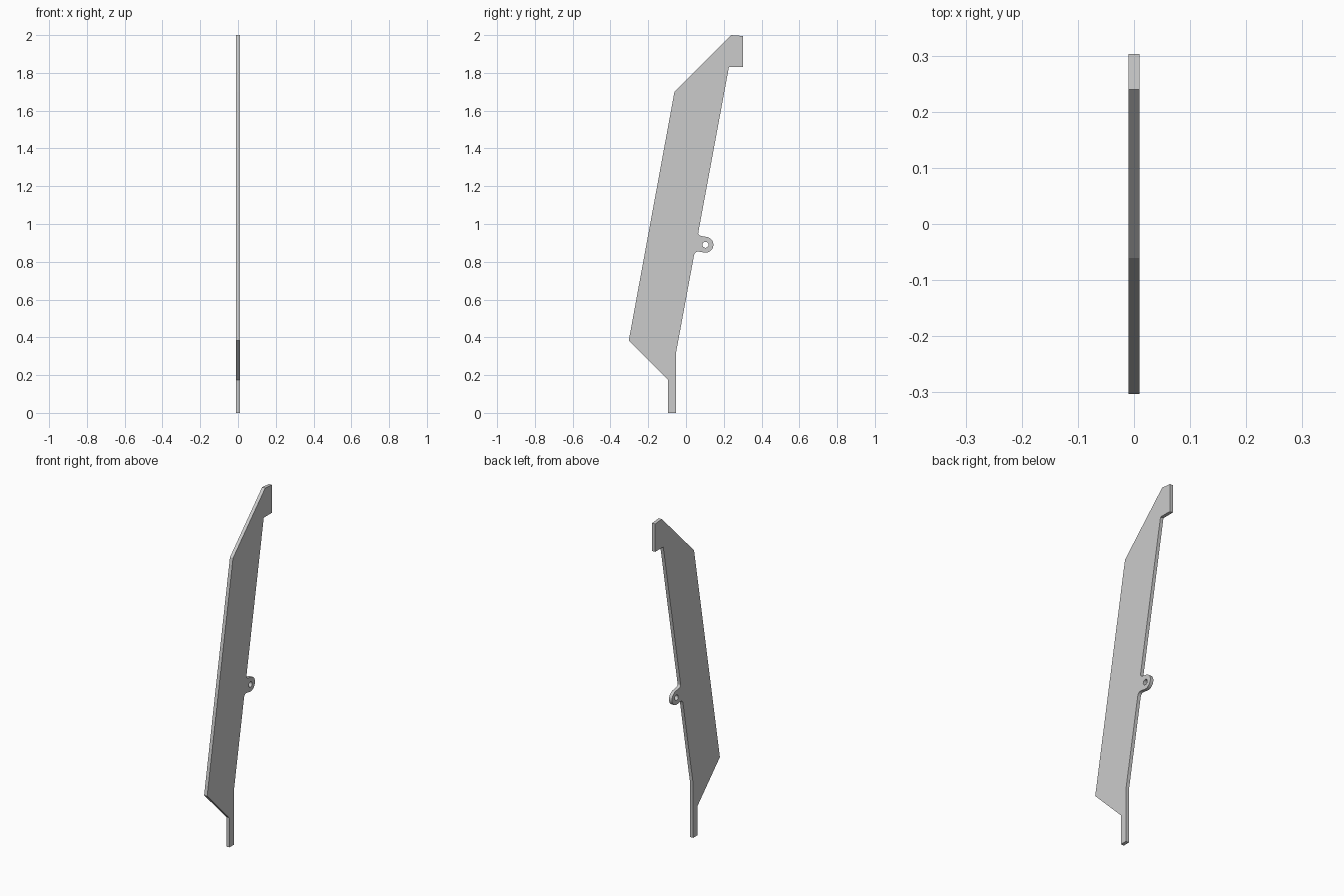
import bpy
import bmesh
from math import sin, cos, radians
from mathutils import Matrix

cube = bpy.data.objects.get("Cube")
if cube:
    bpy.data.objects.remove(cube, do_unlink=True)

HALF_THICKNESS = 0.01
LUG = (0.103, 0.89)      # lug centre in (y, z)
LUG_RADIUS = 0.042
HOLE_RADIUS = 0.016
TILT = -10.5             # lug axis, square to the slanted back edge


def arc(centre, radius, start, end, steps):
    """Points along an arc, angles in degrees."""
    angles = [radians(start + (end - start) * i / steps) for i in range(steps + 1)]
    return [(centre[0] + radius * cos(a), centre[1] + radius * sin(a)) for a in angles]


def bend(a, corner, b, steps=6):
    """Rounded inner corner from a to b."""
    pts = []
    for i in range(steps + 1):
        t = i / steps
        pts.append(tuple((1 - t) ** 2 * p + 2 * t * (1 - t) * c + t * t * q
                         for p, c, q in zip(a, corner, b)))
    return pts


# Side outline: foot, slanted blade, top hook, then the lug on the back edge
outline = [(-0.053, 0), (-0.095, 0), (-0.095, 0.175), (-0.303, 0.383),
           (-0.061, 1.70), (0.24, 2.0), (0.303, 1.995), (0.303, 1.83), (0.227, 1.83)]
outline += bend((0.065, 0.955), (0.062, 0.94), (0.083, 0.936))
outline += arc(LUG, LUG_RADIUS, 90 + TILT, -90 + TILT, 20)
outline += bend((0.073, 0.853), (0.047, 0.858), (0.042, 0.832))
outline += [(-0.053, 0.318)]
hole = arc(LUG, HOLE_RADIUS, 0, 345, 23)

# Filled profile with a hole, extruded to plate thickness
curve = bpy.data.curves.new("plate_profile", "CURVE")
curve.dimensions = "2D"
curve.fill_mode = "BOTH"
curve.extrude = HALF_THICKNESS
for loop in (outline, hole):
    spline = curve.splines.new("POLY")
    spline.points.add(len(loop) - 1)
    for point, (u, v) in zip(spline.points, loop):
        point.co = (u, v, 0, 1)
    spline.use_cyclic_u = True

helper = bpy.data.objects.new("plate_profile", curve)
bpy.context.collection.objects.link(helper)
bpy.context.view_layer.update()
mesh = bpy.data.meshes.new_from_object(helper)
bpy.data.objects.remove(helper, do_unlink=True)

# Stand the plate upright and weld its rims
mesh.transform(Matrix(((0, 0, 1, 0), (1, 0, 0, 0), (0, 1, 0, 0), (0, 0, 0, 1))))
bm = bmesh.new()
bm.from_mesh(mesh)
bmesh.ops.remove_doubles(bm, verts=bm.verts, dist=0.0001)
bmesh.ops.recalc_face_normals(bm, faces=bm.faces)
bmesh.ops.dissolve_limit(bm, angle_limit=radians(0.5), verts=bm.verts, edges=bm.edges)
bm.to_mesh(mesh)
bm.free()

# Single plain grey
grey = bpy.data.materials.new("light_grey")
grey.use_nodes = True
colour = (0.6, 0.6, 0.6, 1)
grey.diffuse_color = colour
grey.node_tree.nodes["Principled BSDF"].inputs["Base Color"].default_value = colour
mesh.materials.clear()
mesh.materials.append(grey)

plate = bpy.data.objects.new("bracket_plate", mesh)
bpy.context.collection.objects.link(plate)
bpy.context.view_layer.objects.active = plate
plate.select_set(True)
bpy.ops.object.shade_smooth_by_angle(angle=radians(30))
